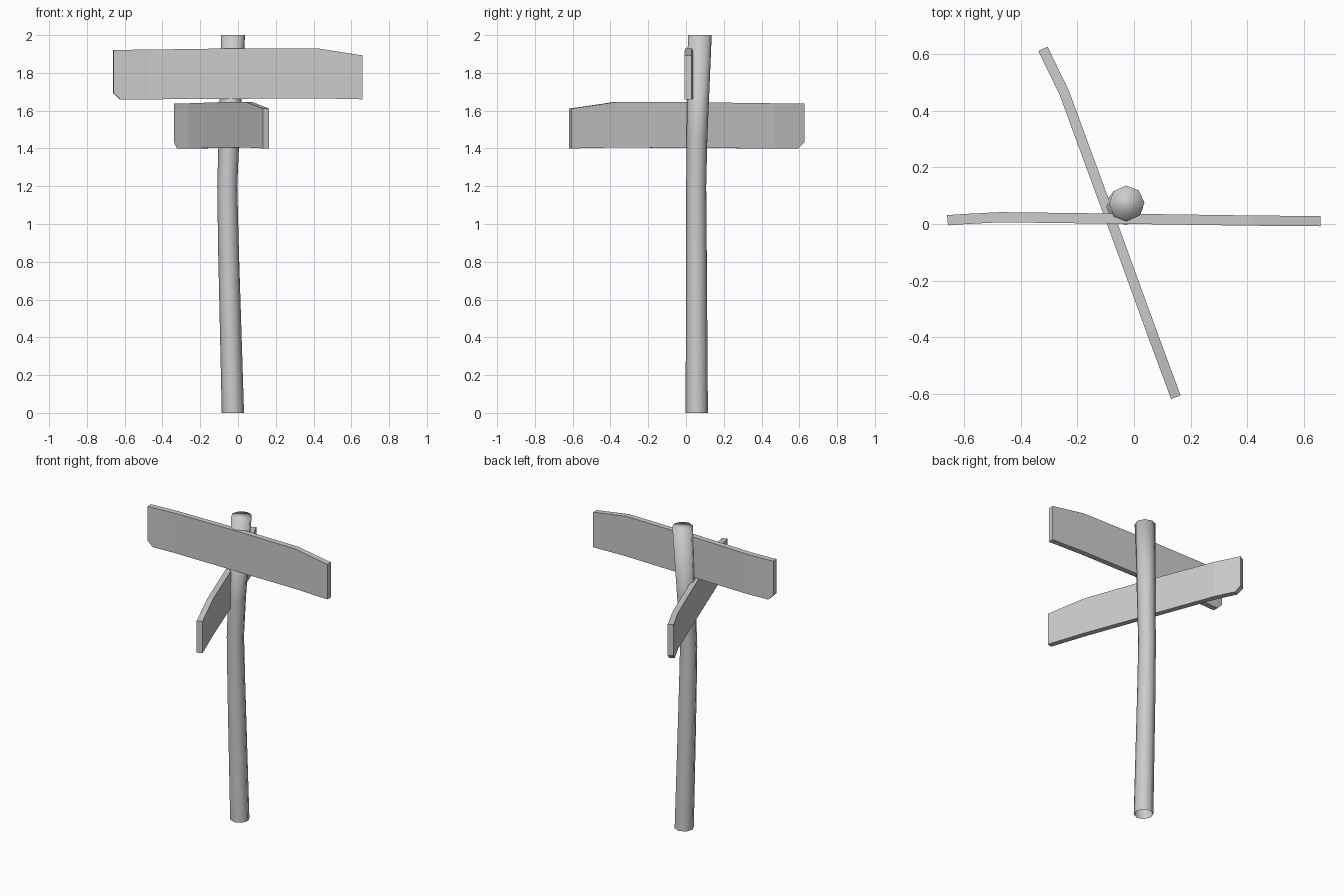
import bpy, bmesh, math
from mathutils import Vector

if "Cube" in bpy.data.objects:
    bpy.data.objects.remove(bpy.data.objects["Cube"])

grey = bpy.data.materials.new("plain_grey")
grey.use_nodes = True
GREY = (0.6, 0.6, 0.6, 1)
grey.diffuse_color = GREY
grey.node_tree.nodes["Principled BSDF"].inputs["Base Color"].default_value = GREY


def finish(name, bm, smooth):
    bmesh.ops.recalc_face_normals(bm, faces=bm.faces)
    for f in bm.faces:
        f.smooth = smooth
    mesh = bpy.data.meshes.new(name)
    bm.to_mesh(mesh)
    bm.free()
    mesh.materials.append(grey)
    ob = bpy.data.objects.new(name, mesh)
    bpy.context.collection.objects.link(ob)
    return ob


def loft(bm, rings):
    """Bridge neighbouring closed rings of points; return the vertex rings."""
    rings = [[bm.verts.new(p) for p in ring] for ring in rings]
    for a, b in zip(rings, rings[1:]):
        n = len(a)
        for i in range(n):
            j = (i + 1) % n
            bm.faces.new((a[i], a[j], b[j], b[i]))
    return rings


# Crooked post: eight sides, open underneath, capped on top
def build_post(name, spine, sides=8):
    bm = bmesh.new()
    rings = []
    for x, y, z, r in spine:
        angles = [math.tau * i / sides + math.radians(2) for i in range(sides)]
        rings.append([(x + r * math.cos(a), y + r * math.sin(a), z) for a in angles])
    rings = loft(bm, rings)
    bm.faces.new(rings[-1])
    return finish(name, bm, True)


# Plank outline: distance along the board, bottom and top as height fractions
OUTLINE = [(0, .13, .97), (.027, 0, .97), (.14, 0, .975), (.5, .01, 1),
           (.82, .02, 1), (1, 0, .86)]


def build_board(name, path, base, height, thick=0.036):
    bm = bmesh.new()
    path = [Vector(p) for p in path]
    rings = []
    for i, (p, (u, low, high)) in enumerate(zip(path, OUTLINE)):
        along = (path[min(i + 1, len(path) - 1)] - path[max(i - 1, 0)]).normalized()
        side = Vector((-along.y, along.x)) * thick / 2
        a, b = p + side, p - side
        z0, z1 = base + low * height, base + high * height
        rings.append([(a.x, a.y, z0), (b.x, b.y, z0), (b.x, b.y, z1), (a.x, a.y, z1)])
    rings = loft(bm, rings)
    bm.faces.new(rings[0])
    bm.faces.new(rings[-1])
    return finish(name, bm, False)


build_post("post", [(-.027, .057, 0, .059), (-.05, .055, .85, .055),
                    (-.057, .054, 1.2, .053), (-.048, .058, 1.45, .055),
                    (-.026, .073, 2, .063)])

# Upper board runs across the front with a slight warp at one end
upper = [(-.66, .013), (-.625, .016), (-.475, .024), (0, .018), (.42, .012), (.66, .01)]
build_board("upper_board", upper, 1.66, .27)

# Lower board points forward and back, bent near its rear end
lower = [(-.322, .62), (-.307, .588), (-.247, .465), (-.08, .01), (.062, -.38), (.148, -.613)]
build_board("lower_board", lower, 1.4, .245)
